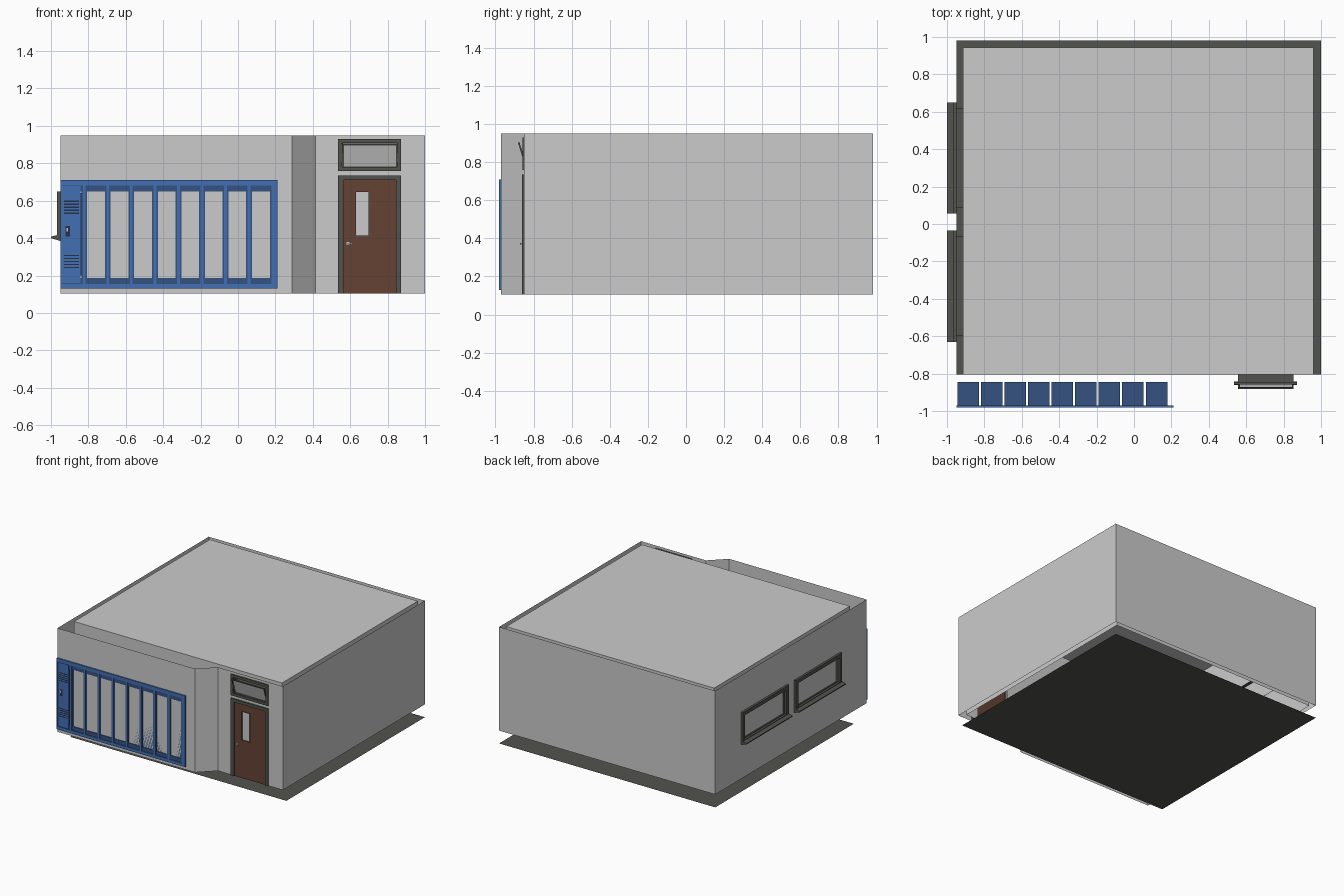
import bpy, bmesh
from mathutils import Matrix

if "Cube" in bpy.data.objects:
    bpy.data.objects.remove(bpy.data.objects["Cube"])


def material(name, rgb):
    m = bpy.data.materials.new(name)
    m.diffuse_color = (*rgb, 1)
    m.use_nodes = True
    m.node_tree.nodes["Principled BSDF"].inputs["Base Color"].default_value = m.diffuse_color
    return m


BLUE = material("locker_blue", (0.055, 0.16, 0.46))
NAVY = material("locker_inside", (0.035, 0.085, 0.22))
BROWN = material("door_wood", (0.13, 0.055, 0.033))
DARK = material("dark_frame", (0.085, 0.085, 0.075))
BLACK = material("slots", (0.02, 0.03, 0.06))


def finish(name, bm, mat=None):
    me = bpy.data.meshes.new(name)
    bm.to_mesh(me)
    bm.free()
    ob = bpy.data.objects.new(name, me)
    bpy.context.collection.objects.link(ob)
    if mat:
        me.materials.append(mat)
    return ob


def boxes(name, items, mat=None):
    """One object made of boxes (x0, x1, y0, y1, z0, z1)."""
    bm = bmesh.new()
    for x0, x1, y0, y1, z0, z1 in items:
        m = Matrix.Translation(((x0 + x1) / 2, (y0 + y1) / 2, (z0 + z1) / 2)) @ \
            Matrix.Diagonal((x1 - x0, y1 - y0, z1 - z0, 1))
        bmesh.ops.create_cube(bm, size=1, matrix=m)
    return finish(name, bm, mat)


def sheet(name, to3d, u, v, holes=(), mat=None):
    """Flat wall over u x v with rectangular holes (u0, u1, v0, v1)."""
    us = sorted({*u, *[c for h in holes for c in h[:2]]})
    vs = sorted({*v, *[c for h in holes for c in h[2:]]})
    bm = bmesh.new()
    for a, b in zip(us, us[1:]):
        for c, d in zip(vs, vs[1:]):
            p, q = (a + b) / 2, (c + d) / 2
            if not any(h[0] < p < h[1] and h[2] < q < h[3] for h in holes):
                bm.faces.new([bm.verts.new(to3d(*k)) for k in ((a, c), (b, c), (b, d), (a, d))])
    bmesh.ops.remove_doubles(bm, verts=bm.verts, dist=1e-5)
    bmesh.ops.dissolve_limit(bm, angle_limit=0.01, verts=bm.verts, edges=bm.edges)
    return finish(name, bm, mat)


def ring(u0, u1, v0, v1, t):
    """Four bars of a rectangular frame, t wide, in 2D."""
    return [(u0, u0 + t, v0, v1), (u1 - t, u1, v0, v1),
            (u0 + t, u1 - t, v0, v0 + t), (u0 + t, u1 - t, v1 - t, v1)]


def front_bars(bars, y0, y1):
    return [(a, b, y0, y1, c, d) for a, b, c, d in bars]


def side_bars(bars, x0, x1):
    return [(x0, x1, a, b, c, d) for a, b, c, d in bars]


Z0, Z1 = 0.105, 0.95
XL, XI, XR = -0.95, -0.915, 1.0
YF, YM, YI, YB = -0.97, -0.85, -0.805, 0.98
win_y = [(0.055, 0.65), (-0.63, -0.035)]
win_holes = [(a + 0.033, b - 0.033, 0.42, 0.622) for a, b in win_y]
door_hole = (0.565, 0.845, Z0, 0.71)
transom_hole = (0.557, 0.853, 0.777, 0.912)

# Floor and ceiling sheets
sheet("floor", lambda u, v: (u, v, 0), (XL, XR), (YI, YB), mat=DARK)
sheet("ceiling", lambda u, v: (u, v, Z1), (XI, 0.96), (YI, 0.945))

# Outer walls
sheet("right_wall", lambda u, v: (XR, u, v), (YM, YB), (Z0, Z1))
sheet("back_wall", lambda u, v: (-u, YB, v), (-XR, -XL), (Z0, Z1))
sheet("left_wall", lambda u, v: (XL, u, v), (YF, YB), (Z0, Z1), win_holes)
sheet("locker_wall", lambda u, v: (u, YF, v), (XL, 0.29), (Z0, Z1))
sheet("angled_wall", lambda u, v: (u, YF + (u - 0.29) * (YM - YF) / 0.125, v), (0.29, 0.415), (Z0, Z1))
sheet("door_wall", lambda u, v: (u, YM, v), (0.415, XR), (Z0, Z1), [door_hole, transom_hole])

# Inner walls
sheet("inner_right_wall", lambda u, v: (0.96, u, v), (YI, 0.945), (Z0, Z1))
sheet("inner_back_wall", lambda u, v: (u, 0.945, v), (XI, 0.96), (Z0, Z1))
sheet("inner_left_wall", lambda u, v: (XI, u, v), (YI, 0.945), (Z0, Z1), win_holes)
sheet("inner_front_wall", lambda u, v: (u, YI, v), (XI, 0.96), (Z0, Z1), [door_hole, transom_hole])

# Side windows: frame, reveal, glass and sloping sill
for i, ((a, b), h) in enumerate(zip(win_y, win_holes)):
    boxes(f"window_frame_{i}", side_bars(ring(a, b, 0.39, 0.65, 0.03), -0.968, XL)
          + side_bars(ring(*h, 0.005), XL, XI), DARK)
    sheet(f"window_glass_{i}", lambda u, v: (-0.94, u, v), h[:2], h[2:])
    bm = bmesh.new()
    prof = [(XL, 0.42), (-1.0, 0.408), (-1.0, 0.4), (XL, 0.385)]
    f = bm.faces.new([bm.verts.new((x, a, z)) for x, z in prof])
    g = bmesh.ops.extrude_face_region(bm, geom=[f])
    bmesh.ops.translate(bm, vec=(0, b - a, 0), verts=[v for v in g["geom"] if isinstance(v, bmesh.types.BMVert)])
    bmesh.ops.recalc_face_normals(bm, faces=bm.faces)
    finish(f"window_sill_{i}", bm, DARK)

# Door with frame, glass and knob
boxes("door_frame", front_bars([(0.535, 0.565, Z0, 0.735), (0.845, 0.872, Z0, 0.735),
                                (0.565, 0.845, 0.71, 0.735)], -0.861, -0.843), DARK)
pane = (0.627, 0.703, 0.41, 0.65)
boxes("door_leaf", front_bars([(0.565, pane[0], Z0, 0.71), (pane[1], 0.845, Z0, 0.71),
                               (pane[0], pane[1], Z0, pane[2]), (pane[0], pane[1], pane[3], 0.71)],
                              -0.85, -0.83), BROWN)
boxes("door_window_trim", front_bars(ring(*pane, 0.004), -0.853, -0.827), DARK)
sheet("door_glass", lambda u, v: (u, -0.842, v), pane[:2], pane[2:])
boxes("door_handle", [(0.581, 0.597, -0.854, -0.85, 0.362, 0.38), (0.585, 0.593, -0.868, -0.854, 0.367, 0.375),
                      (0.585, 0.612, -0.872, -0.866, 0.367, 0.375)])

# Transom window with a sash tilted open
boxes("transom_frame", front_bars(ring(0.535, 0.872, 0.758, 0.93, 0.022), -0.859, -0.845)
      + front_bars(ring(*transom_hole, 0.004), YM, YI), DARK)
tilt = Matrix.Translation((0, -0.838, 0.775)) @ Matrix.Rotation(0.3, 4, "X")
sash = boxes("transom_sash", front_bars(ring(0.557, 0.853, 0, 0.135, 0.009), -0.004, 0.004), DARK)
glass = sheet("transom_glass", lambda u, v: (u, 0, v), (0.562, 0.848), (0.004, 0.13))
sash.matrix_world = glass.matrix_world = tilt

# Locker front: outer frame with a lower inner frame round each opening
PITCH = 0.126
opens = [(-0.933 + i * PITCH, -0.838 + i * PITCH) for i in range(9)]
posts = [(XL, opens[0][0])] + [(p[1], q[0]) for p, q in zip(opens, opens[1:])] + [(opens[-1][1], 0.21)]
rails = [(XL, 0.21, 0.13, 0.155), (XL, 0.21, 0.682, 0.71)]
boxes("locker_frame", front_bars(rails + [(a + 0.008 * (i > 0), b - 0.008 * (i < 9), 0.155, 0.682)
                                          for i, (a, b) in enumerate(posts)], -0.98, YF), BLUE)
boxes("locker_inner_frames", [(a, b, -0.975, YF, c, d) for x0, x1 in opens for a, b, c, d in
                              [(x0 - 0.008, x0, 0.155, 0.682), (x1, x1 + 0.008, 0.155, 0.682),
                               (x0, x1, 0.155, 0.188), (x0, x1, 0.65, 0.682)]], NAVY)

# Locker cabinets behind the wall
boxes("locker_cabinets", [(-0.945 + i * PITCH, -0.83 + i * PITCH, YF, -0.845, 0.155, 0.682)
                          for i in range(9)], NAVY)

# The single closed locker door
boxes("locker_door", [(-0.941, -0.842, -0.978, -0.971, 0.16, 0.678)], BLUE)
slots = [z0 + k * 0.016 for z0 in (0.24, 0.53) for k in range(5)]
boxes("locker_vents", [(-0.93, -0.85, -0.979, -0.976, z, z + 0.006) for z in slots]
      + [(-0.842, -0.838, -0.979, -0.972, 0.2, 0.64)], BLACK)
boxes("locker_latch_plate", [(-0.922, -0.898, -0.979, -0.976, 0.41, 0.465)], BLACK)
boxes("locker_latch", [(-0.918, -0.909, -0.98, -0.977, 0.435, 0.455)])
